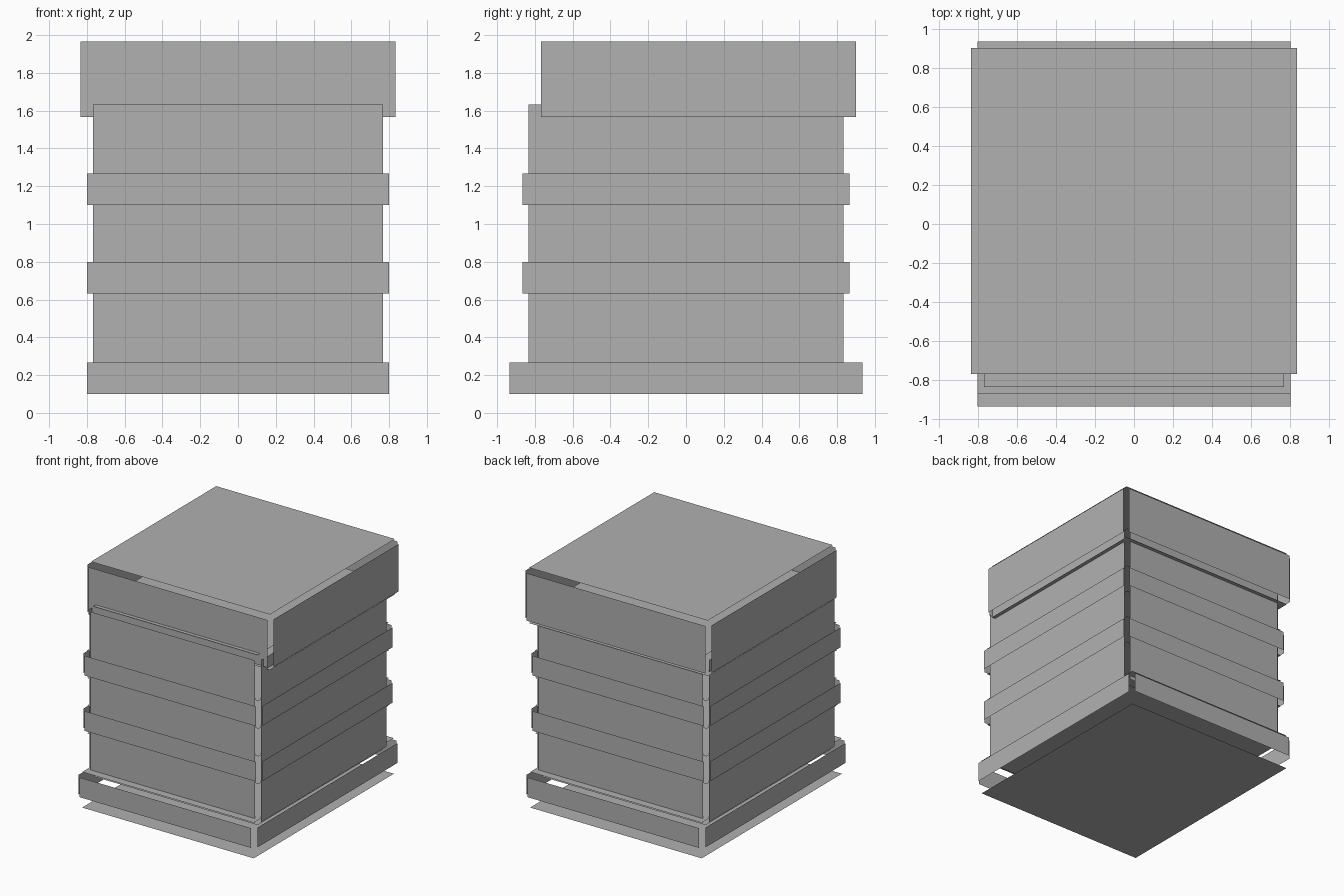
import bpy, bmesh
from mathutils import Vector

if "Cube" in bpy.data.objects:
    bpy.data.objects.remove(bpy.data.objects["Cube"])

U = 1 / 30          # one grid unit; every panel floats one unit off its box

grey = bpy.data.materials.new("plain_grey")
grey.diffuse_color = (0.44, 0.44, 0.44, 1)
grey.use_nodes = True
grey.node_tree.nodes["Principled BSDF"].inputs["Base Color"].default_value = grey.diffuse_color


def panel_box(name, x, y0, y1, z0, z1, drop=1):
    """Box whose six faces are split apart and pushed outwards; drop is the bottom offset."""
    bm = bmesh.new()
    bmesh.ops.create_cube(bm, size=1)
    lo, hi = Vector((-x, y0, z0)) * U, Vector((x, y1, z1)) * U
    for v in bm.verts:
        v.co = Vector([hi[i] if v.co[i] > 0 else lo[i] for i in range(3)])
    bm.normal_update()
    bmesh.ops.split_edges(bm, edges=bm.edges[:])
    for f in bm.faces:
        push = f.normal * U * (drop if f.normal.z < -0.5 else 1)
        for v in f.verts:
            v.co += push
    mesh = bpy.data.meshes.new(name)
    bm.to_mesh(mesh)
    bm.free()
    mesh.materials.append(grey)
    obj = bpy.data.objects.new(name, mesh)
    bpy.context.collection.objects.link(obj)
    return obj


# base, with its floor dropped to the ground
panel_box("base", 24, -28, 28, 3, 8, drop=3)
# main body
panel_box("body", 23, -25, 25, 8, 49)
# two raised bands around the body
for i, z in enumerate((19, 33)):
    panel_box(f"band_{i + 1}", 24, -26, 26, z, z + 5)
# lid, set back from the front
panel_box("lid", 25, -23, 27, 47, 59)
